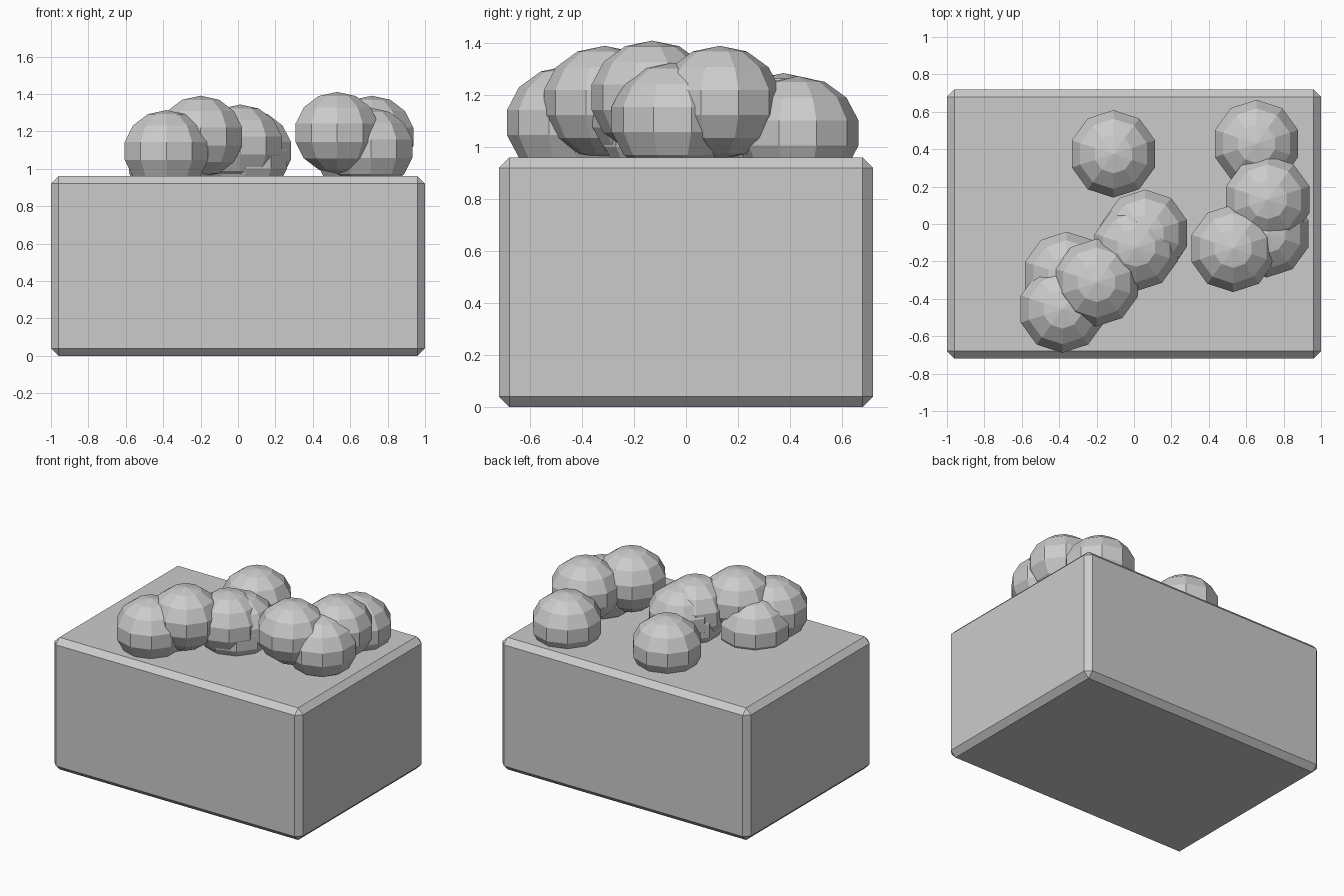
import bpy

if "Cube" in bpy.data.objects:
    bpy.data.objects.remove(bpy.data.objects["Cube"])

# Chamfered block
bpy.ops.mesh.primitive_cube_add(size=1, location=(0, 0, 0.48))
block = bpy.context.object
block.name = "block"
block.scale = (2.0, 1.44, 0.96)
bpy.ops.object.transform_apply(location=False, rotation=False, scale=True)
bevel = block.modifiers.new("chamfer", 'BEVEL')
bevel.width = 0.04
bevel.segments = 1

# Slightly squashed low-poly balls heaped on top, partly sunk into the block
ball_centres = [
    (-0.11, 0.375, 1.067),
    (0.655, 0.43, 1.055),
    (0.715, 0.13, 1.172),
    (0.53, -0.13, 1.192),
    (0.71, -0.052, 1.107),
    (-0.20, -0.313, 1.172),
    (-0.383, -0.455, 1.095),
    (-0.36, -0.275, 1.025),
    (0.012, -0.125, 1.125),
    (0.06, -0.05, 1.095),
    (0.04, -0.08, 1.05),
]


def add_ball(index, centre):
    bpy.ops.mesh.primitive_uv_sphere_add(segments=10, ring_count=7, radius=0.24, location=centre)
    ball = bpy.context.object
    ball.name = f"ball_{index}"
    ball.scale.z = 0.91


for i, c in enumerate(ball_centres, 1):
    add_ball(i, c)
